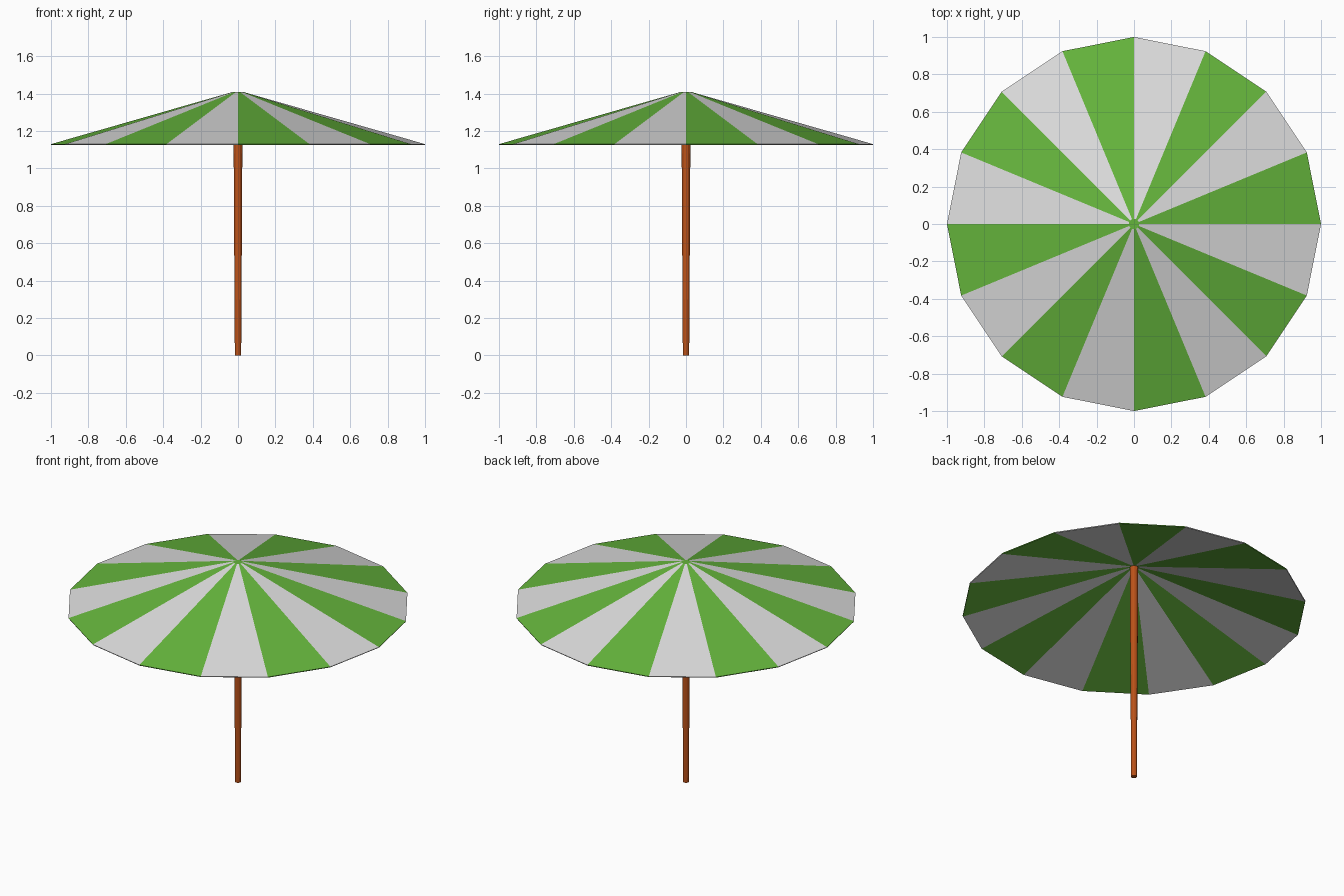
import bpy, bmesh
from math import cos, sin, pi

if "Cube" in bpy.data.objects:
    bpy.data.objects.remove(bpy.data.objects["Cube"])

def material(name, rgb):
    m = bpy.data.materials.new(name)
    m.diffuse_color = (*rgb, 1)
    m.use_nodes = True
    m.node_tree.nodes["Principled BSDF"].inputs["Base Color"].default_value = m.diffuse_color
    return m

green = material("leaf green", (0.13, 0.46, 0.045))
white = material("off white", (0.72, 0.72, 0.72))
brown = material("wood brown", (0.50, 0.085, 0.01))

def ring(bm, n, r, z):
    return [bm.verts.new((r * cos(2 * pi * i / n), r * sin(2 * pi * i / n), z)) for i in range(n)]

def finish(bm, name, mats):
    bmesh.ops.recalc_face_normals(bm, faces=bm.faces)
    me = bpy.data.meshes.new(name)
    bm.to_mesh(me)
    bm.free()
    for m in mats:
        me.materials.append(m)
    ob = bpy.data.objects.new(name, me)
    bpy.context.collection.objects.link(ob)
    return ob

# Canopy: thin 16-panel shell, panels alternate green and white
N = 16
bm = bmesh.new()
profile = [(0.028, 1.403), (0.998, 1.125), (1.0, 1.13), (0.028, 1.409)]
rings = [ring(bm, N, r, z) for r, z in profile]
for a, b in zip(rings, rings[1:]):
    for i in range(N):
        j = (i + 1) % N
        bm.faces.new((a[i], a[j], b[j], b[i])).material_index = i % 2
for cap in (rings[0], rings[-1]):
    bm.faces.new(cap)
finish(bm, "canopy", [green, white])

# Pole: slightly tapered, wider at the top
bm = bmesh.new()
low, high = ring(bm, 12, 0.017, 0), ring(bm, 12, 0.025, 1.404)
for i in range(12):
    j = (i + 1) % 12
    bm.faces.new((low[i], low[j], high[j], high[i]))
bm.faces.new(low)
bm.faces.new(high)
finish(bm, "pole", [brown])
